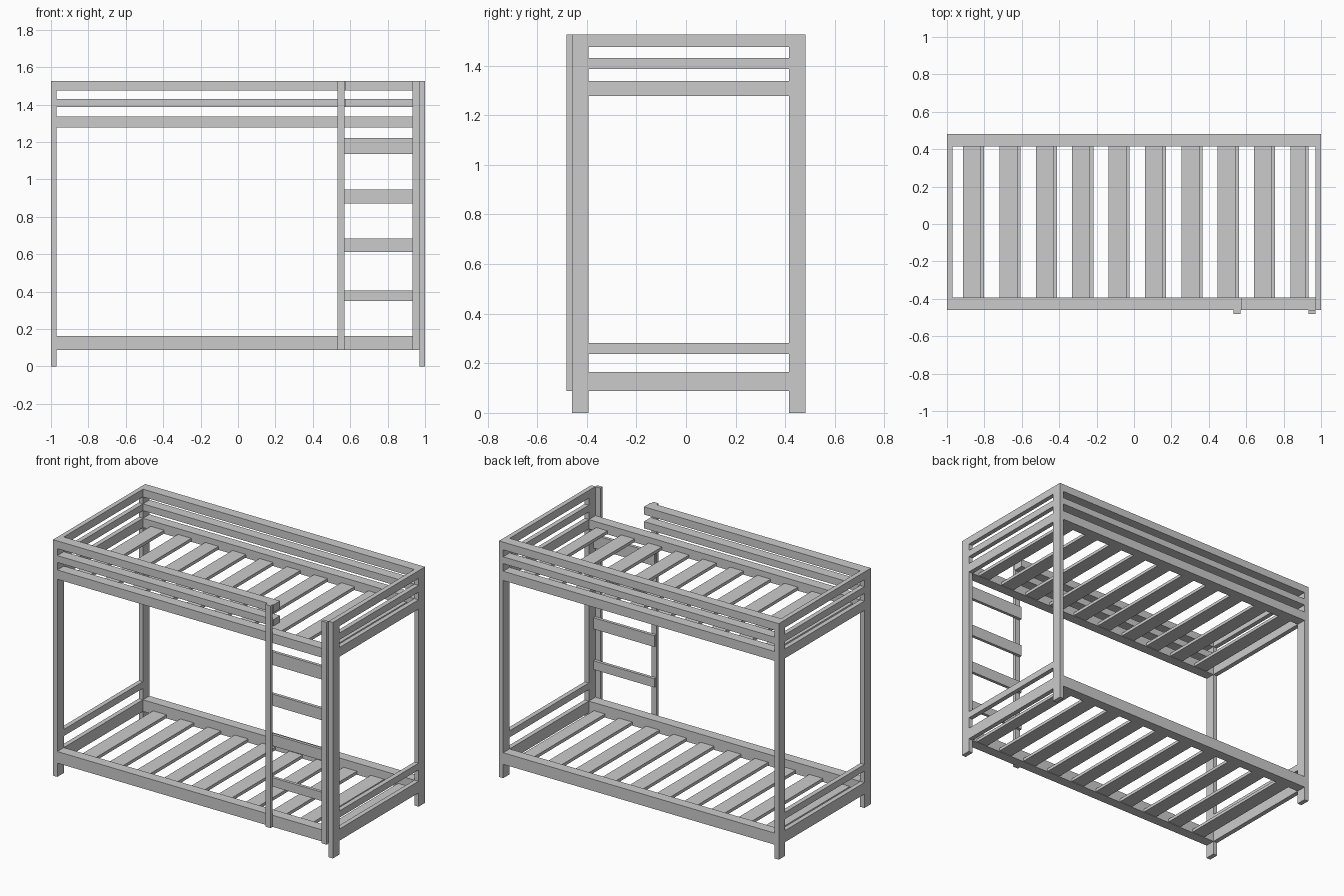
import bpy

if "Cube" in bpy.data.objects:
    bpy.data.objects.remove(bpy.data.objects["Cube"])


def box(name, x, y, z):
    """Axis-aligned board from (min, max) pairs."""
    bpy.ops.mesh.primitive_cube_add(size=1, location=[(a + b) / 2 for a, b in (x, y, z)])
    ob = bpy.context.object
    ob.name = name
    ob.scale = [b - a for a, b in (x, y, z)]
    bpy.ops.object.transform_apply(location=False, rotation=False, scale=True)
    return ob


FRONT, BACK = (-0.46, -0.393), (0.415, 0.481)
INNER = (FRONT[1], BACK[0])
LEFT, RIGHT = (-1.0, -0.97), (0.97, 1.0)
SPAN = (-0.97, 0.97)
TOP = 1.525
LOWER_BOARD, UPPER_BOARD = (0.089, 0.164), (1.277, 1.337)
GUARDS = [(1.386, 1.43), (1.475, TOP)]

# Corner posts
for sx, x in (("left", LEFT), ("right", RIGHT)):
    for sy, y in (("front", FRONT), ("back", BACK)):
        box(f"{sy}_{sx}_post", x, y, (0, TOP))

# Long bed frame boards
for level, z in (("lower", LOWER_BOARD), ("upper", UPPER_BOARD)):
    box(f"{level}_front_board", SPAN, FRONT, z)
    box(f"{level}_back_board", SPAN, BACK, z)

# Guard rails, front ones stop at the ladder opening
for i, z in enumerate(GUARDS):
    box(f"front_guard_rail_{i}", (-0.97, 0.576), FRONT, z)
    box(f"back_guard_rail_{i}", SPAN, BACK, z)

# End boards and end rails
for side, x in (("left", LEFT), ("right", RIGHT)):
    for i, z in enumerate([LOWER_BOARD, (0.238, 0.281), UPPER_BOARD] + GUARDS):
        box(f"{side}_end_board_{i}", x, INNER, z)

# Slats, the last of each bed is narrower
for level, x0, z in (("lower", -0.897, (0.092, 0.112)), ("upper", -0.914, (1.28, 1.30))):
    for i in range(10):
        x = x0 + i * 0.1945
        box(f"{level}_slat_{i}", (x, x + (0.08 if i == 9 else 0.096)), INNER, z)

# Ladder uprights and rungs
for side, x in (("left", (0.532, 0.57)), ("right", (0.933, 0.97))):
    box(f"ladder_{side}_upright", x, (-0.481, -0.46), (0.089, TOP))
for i, z in enumerate([(0.35, 0.407), (0.612, 0.685), (0.872, 0.947), (1.135, 1.22)]):
    box(f"ladder_rung_{i}", (0.535, 0.97), (-0.46, -0.44), z)
